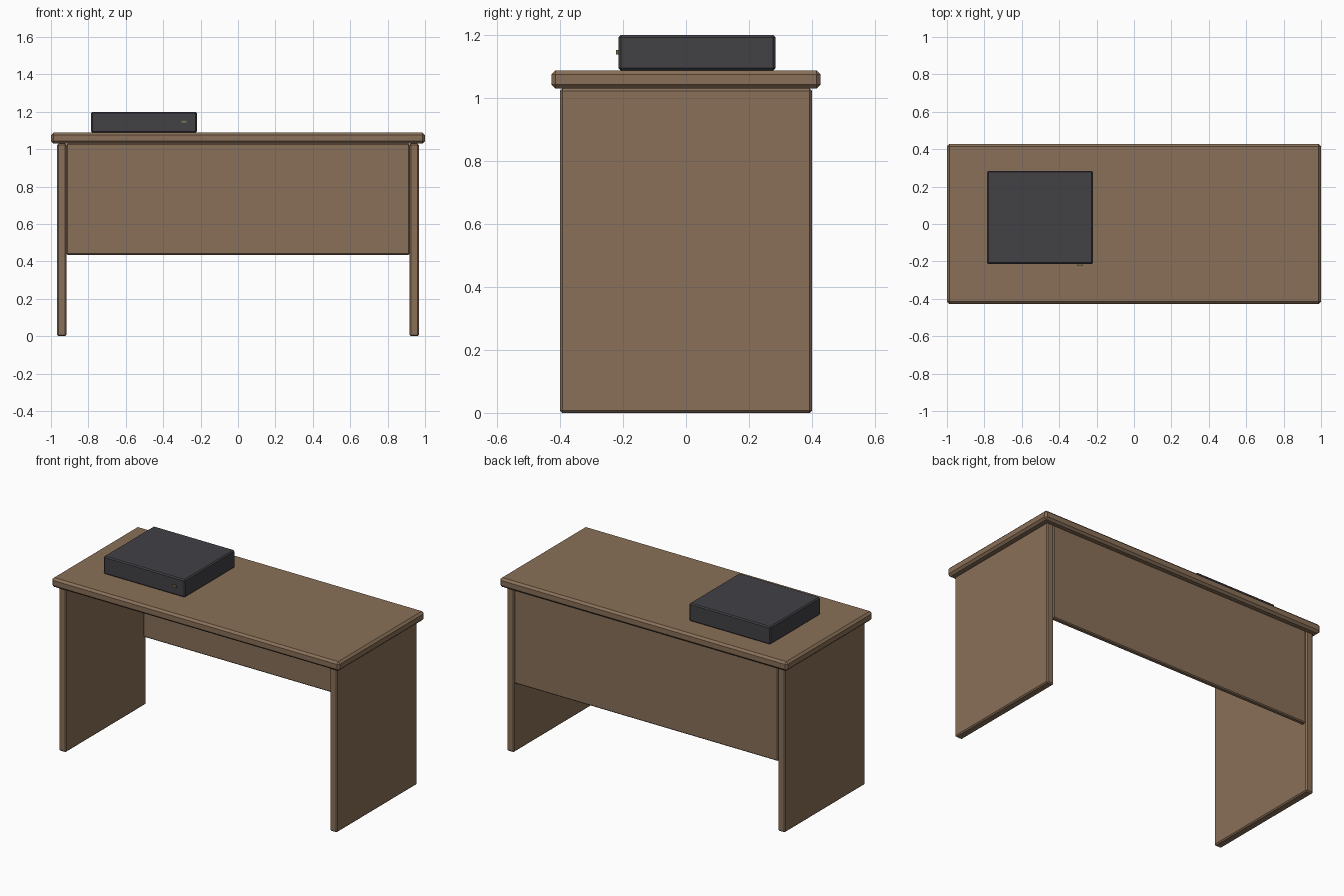
import bpy

cube = bpy.data.objects.get("Cube")
if cube:
    bpy.data.objects.remove(cube, do_unlink=True)


def make_material(name, rgb):
    mat = bpy.data.materials.new(name)
    mat.use_nodes = True
    mat.diffuse_color = (*rgb, 1)
    mat.node_tree.nodes["Principled BSDF"].inputs["Base Color"].default_value = (*rgb, 1)
    return mat


wood = make_material("brown wood", (0.25, 0.16, 0.097))
casing = make_material("charcoal plastic", (0.054, 0.052, 0.06))
lamp = make_material("dull yellow lamp", (0.17, 0.15, 0.08))


def box(name, low, high, mat, bevel):
    """Chamfered block spanning two opposite corners."""
    centre = [(a + b) / 2 for a, b in zip(low, high)]
    bpy.ops.mesh.primitive_cube_add(size=1, location=centre)
    obj = bpy.context.object
    obj.name = name
    obj.scale = [b - a for a, b in zip(low, high)]
    bpy.ops.object.transform_apply(location=False, rotation=False, scale=True)
    obj.data.materials.append(mat)
    if bevel:
        mod = obj.modifiers.new("chamfer", 'BEVEL')
        mod.width = bevel
        mod.segments = 1
    return obj


# Desk: top, two slab legs and the hanging back panel
box("desk_top", (-1, -0.428, 1.03), (1, 0.428, 1.088), wood, 0.013)
for name, x in (("right_leg", -0.942), ("left_leg", 0.942)):
    box(name, (x - 0.025, -0.4, 0), (x + 0.025, 0.4, 1.03), wood, 0.007)
box("back_panel", (-0.917, 0.367, 0.435), (0.917, 0.397, 1.03), wood, 0.006)

# Device on the desk with a small indicator on its front
box("device_case", (-0.785, -0.214, 1.088), (-0.22, 0.284, 1.2), casing, 0.007)
box("indicator", (-0.302, -0.222, 1.139), (-0.276, -0.21, 1.153), lamp, 0)
